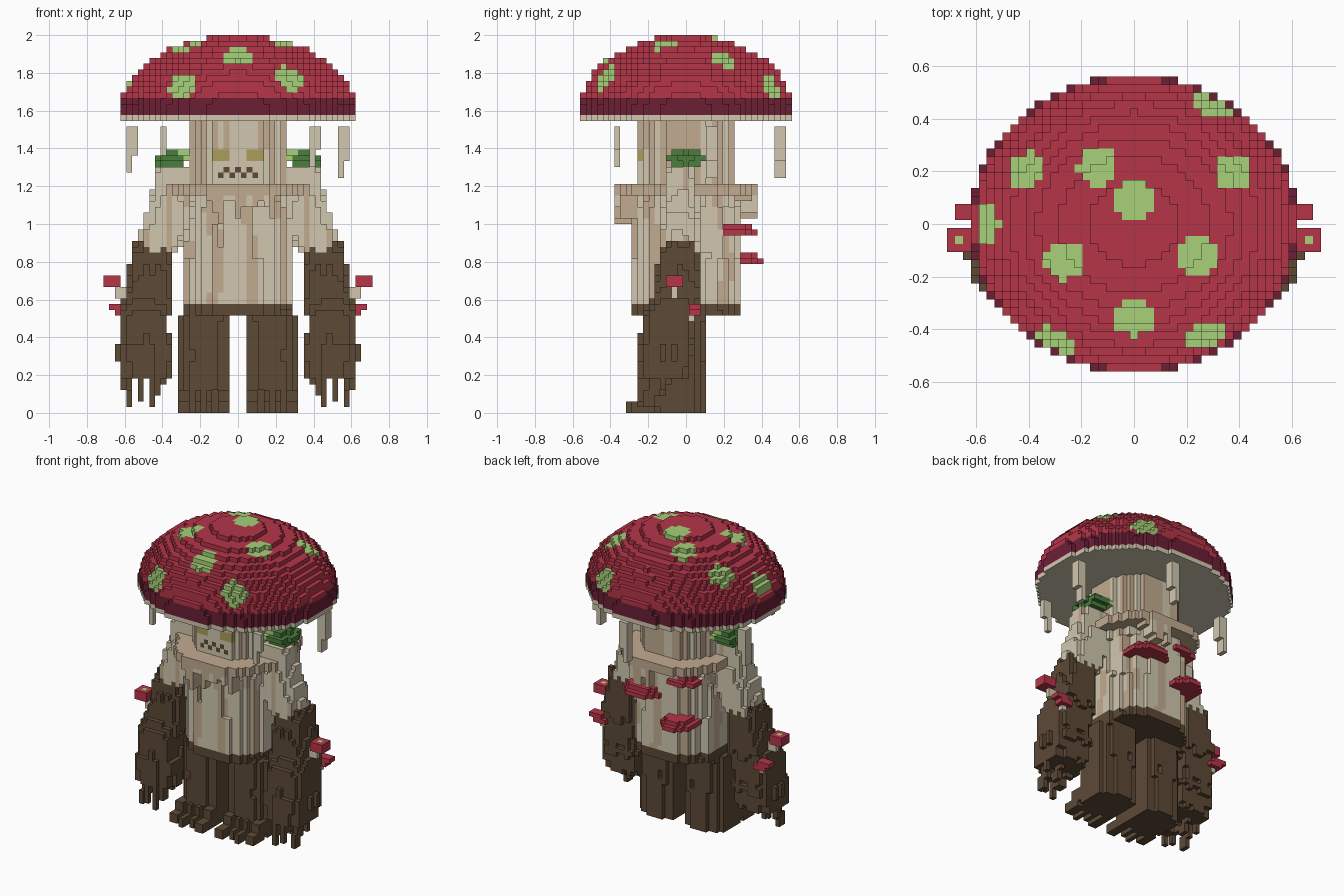
import bpy, bmesh, math

if "Cube" in bpy.data.objects:
    bpy.data.objects.remove(bpy.data.objects["Cube"], do_unlink=True)

V = 2 / 66  # edge of one block

COLOURS = {
    "cap_red": (0.46, 0.036, 0.066), "rim_purple": (0.15, 0.014, 0.036),
    "spot_green": (0.385, 0.64, 0.19), "leaf_green": (0.07, 0.21, 0.045),
    "pale_bark": (0.64, 0.575, 0.43), "tan_bark": (0.54, 0.41, 0.285),
    "root_brown": (0.11, 0.068, 0.037), "eye_olive": (0.41, 0.34, 0.105),
}
MATS = {}
for label, rgb in COLOURS.items():
    m = bpy.data.materials.new(label)
    m.use_nodes = True
    m.diffuse_color = (*rgb, 1)
    bsdf = m.node_tree.nodes["Principled BSDF"]
    bsdf.inputs["Base Color"].default_value = (*rgb, 1)
    bsdf.inputs["Roughness"].default_value = 0.9
    MATS[label] = m


def noise(*n):
    """Repeatable value from 0 to 1 for whole numbers."""
    return math.sin(sum(a * b for a, b in zip(n, (12.99, 78.23, 37.72))) + 1) * 4375.85 % 1


def fill(inside, colour, zlo, zhi, r=0.75):
    """Blocks whose centre passes the test, each with a colour name."""
    n = int(r / V)
    cells = {}
    for k in range(round(zlo / V), round(zhi / V)):
        for i in range(-n, n + 1):
            for j in range(-n, n + 1):
                x, y, z = i * V, j * V, (k + 0.5) * V
                if inside(x, y, z):
                    cells[i, j, k] = colour if isinstance(colour, str) else colour(x, y, z)
    return cells


def box(x0, x1, y0, y1, z0, z1, colour):
    return fill(lambda x, y, z: x0 < x < x1 and y0 < y < y1, colour, z0, z1)


def oval(x, y, cx, cy, rx, ry, p=2.0):
    return abs((x - cx) / rx) ** p + abs((y - cy) / ry) ** p


def bark(x, y, z, depth=0.16):
    """Vertical strips of bark that stand in or out."""
    return 1 + depth * (noise(round(x / V), round(y / V), int(z / V) // 9) - 0.6)


def ramp(z, points):
    """Linear profile through (z, value) points in rising z."""
    if z <= points[0][0]:
        return points[0][1]
    for (a, u), (b, w) in zip(points, points[1:]):
        if z <= b:
            return u + (w - u) * (z - a) / (b - a)
    return points[-1][1]


SIDES = [(-1, 0, 0), (1, 0, 0), (0, -1, 0), (0, 1, 0), (0, 0, -1), (0, 0, 1)]


def build(name, cells):
    """Skin of a block set as one object."""
    bm = bmesh.new()
    verts = {}
    used = sorted(set(cells.values()))
    for c, col in cells.items():
        for d in SIDES:
            if (c[0] + d[0], c[1] + d[1], c[2] + d[2]) in cells:
                continue
            axis = [abs(a) for a in d].index(1)
            u, w = (axis + 1) % 3, (axis + 2) % 3
            ring = [(0, 0), (1, 0), (1, 1), (0, 1)]
            if d[axis] < 0:
                ring.reverse()
            loop = []
            for a, b in ring:
                p = list(c)
                p[axis] += d[axis] > 0
                p[u] += a
                p[w] += b
                p = tuple(p)
                if p not in verts:
                    verts[p] = bm.verts.new(((p[0] - 0.5) * V, (p[1] - 0.5) * V, p[2] * V))
                loop.append(verts[p])
            bm.faces.new(loop).material_index = used.index(col)
    mesh = bpy.data.meshes.new(name)
    bm.to_mesh(mesh)
    bm.free()
    for col in used:
        mesh.materials.append(MATS[col])
    ob = bpy.data.objects.new(name, mesh)
    bpy.context.scene.collection.objects.link(ob)


def build_pair(name, cells):
    build("left_" + name, cells)
    build("right_" + name, {(-i, j, k): c for (i, j, k), c in cells.items()})


# Cap: pale gill layer, purple rim, spotted dome
SPOTS = [(0, .09), (-.14, .22), (-.41, .21), (.38, .2), (-.27, -.14), (.24, -.12),
         (0, -.36), (.28, -.43), (-.3, -.45), (.3, .46), (-.57, 0)]


def dome(x, y):
    return 1.6 + 0.4 * math.sqrt(max(0, 1 - oval(x, y, 0, 0, .625, .565)))


def cap_colour(x, y, z):
    if z < 52 * V:
        return "pale_bark"
    if z < 55 * V:
        return "rim_purple"
    near = min(math.dist((x, y, z), (a, b, max(dome(a, b) - .01, 1.71))) for a, b in SPOTS)
    return "spot_green" if near < 0.078 else "cap_red"


build("cap", fill(lambda x, y, z: oval(x, y, 0, 0, .625, .565) < 1 - max(0, (z - 1.6) / .4) ** 2,
                  cap_colour, 51 * V, 2))

# Strands hanging below the cap
strands = {}
for x, y, w, low in [(.56, .13, .035, 1.25), (-.56, .17, .035, 1.28), (.1, .49, .035, 1.25),
                     (.41, -.37, .02, 1.3), (-.4, -.37, .02, 1.28)]:
    strands |= box(x - w, x + w, y - w, y + w, low + .09, 50 * V, "pale_bark")
    strands |= box(x - w, x, y - w, y + w, low, low + .1, "pale_bark")
build("cap_strands", strands)


# Head with eyes and mouth
def head_colour(x, y, z):
    i, k = abs(round(x / V)), int(z / V)
    if y < -.2 and k in (44, 45) and 2 <= i <= 4:
        return "eye_olive"
    if y < -.2 and (k == 41 and i in (1, 3) or k == 42 and i in (0, 2)):
        return "root_brown"
    if y < -.15 and (i < 2 or z < 1.4 and i < 6):
        return "pale_bark"
    return "tan_bark" if noise(round(x / V), round(y / V)) > .25 else "pale_bark"


build("head", fill(lambda x, y, z: oval(x, y, 0, 0, .25, .262, 2.6) < 1,
                   head_colour, 39 * V, 51 * V, .4))


# Trunk with streaked bark and brown base
def trunk_colour(x, y, z):
    if z < 19 * V:
        return "root_brown"
    wave = math.sin(9 * math.atan2(x, -y) + 1.2 * math.sin(z * 6))
    return "tan_bark" if wave > .55 else "pale_bark"


build("trunk", fill(lambda x, y, z: oval(x, y, 0, 0, ramp(z, [(.8, .295), (1.15, .275)]), .29, 2.5)
                    < bark(x, y, z, .2), trunk_colour, 17 * V, 39 * V, .4))

# Collar shelf with a ragged skirt in front and at the back left
collar = fill(lambda x, y, z: oval(x, y, 0, 0, .36, .39, 2.3) < 1, "tan_bark", 38 * V, 40 * V, .5)
collar |= fill(lambda x, y, z: .58 < oval(x, y, 0, 0, .36, .39, 2.3) < 1 and -.2 < x < .2
               and (y < 0 or x > 0) and z > 1 + .14 * noise(round(x / V), y > 0),
               lambda x, y, z: "tan_bark" if noise(round(x / V), 3) > .4 else "pale_bark",
               33 * V, 38 * V, .5)
build("collar", collar)

# Rounded legs with long root toes reaching forward
leg = fill(lambda x, y, z: oval(x, y, .18, -.045, .143, ramp(z, [(.1, .145), (.5, .155)]), 2.8)
           < bark(x, y, z, .3), "root_brown", 0, 17 * V, .4)
for n, x in enumerate((.075, .15, .215, .285)):
    reach = -.32 + .03 * (n % 2)
    leg |= box(x - .025, x + .025, reach, -.17, 0, 2 * V, "root_brown")
    leg |= box(x - .025, x + .025, -.23, -.1, V, 4 * V, "root_brown")
build_pair("leg", leg)

# Forearms: brown, heavier toward the hand, with hanging root fingers
OUTER = [(.3, .63), (.55, .625), (.65, .595), (.88, .555)]
INNER = [(.3, .365), (.5, .37), (.6, .34), (.88, .35)]
FRONT = [(.15, -.245), (.5, -.24), (.62, -.165), (.88, -.14)]
BACK = [(.15, .0), (.5, .05), (.65, .08), (.88, .075)]


def forearm(x, y, z):
    a, b, f, g = (ramp(z, p) for p in (INNER, OUTER, FRONT, BACK))
    grow = 1.3 if .27 < z < .37 else 1.0
    top = .88 + .03 * (noise(round(x / V), round(y / V)) > .5) - 4 * (y + .03) ** 2
    return z < top and oval(x, y, (a + b) / 2, (f + g) / 2, (b - a) / 2, (g - f) / 2, 4) \
        < grow * bark(x, y, z, .4)


arm = fill(forearm, "root_brown", 6 * V, .92)
for i, y, low in [(13, -.13, .16), (14, -.18, .1), (15, -.22, .04), (17, -.11, .09), (17, -.22, .06),
                  (19, -.17, .04), (20, -.1, .13)]:
    arm |= box((i - .5) * V, (i + .5) * V, y - .03, y + .04, low + .05, .2, "root_brown")
    arm |= box((i - .5) * V, (i + .5) * V, y - .05, y, low, low + .07, "root_brown")
build_pair("forearm", arm)

# Upper arms sloping up into the shoulders
UP_OUT = [(.84, .53), (1.0, .51), (1.1, .47), (1.3, .43)]
UP_IN = [(.84, .35), (.9, .29), (1.0, .25), (1.3, .2)]
UP_DEEP = [(.88, .11), (1.1, .1), (1.3, .08)]


def upper_arm(x, y, z):
    a, b, d = (ramp(z, p) for p in (UP_IN, UP_OUT, UP_DEEP))
    below_leaf = z < 43 * V or x < .27
    return below_leaf and oval(x, y, (a + b) / 2, -.03, (b - a) / 2, d, 3) < bark(x, y, z, .3)


build_pair("upper_arm", fill(upper_arm, lambda x, y, z: "tan_bark" if noise(round(x / V), round(y / V)) > .85
                             else "pale_bark", 28 * V, 44 * V, .6))

# Shoulder leaves, three layers thick, widest in the middle
leaf = {}
for layer, cx, rx, ry in [(43, .35, .075, .085), (44, .33, .095, .115), (45, .32, .075, .085)]:
    leaf |= fill(lambda x, y, z: oval(x, y, cx, 0, rx, ry, 3) < 1,
                 lambda x, y, z: "spot_green" if layer > 43 and x < .28 + .03 * (layer - 44)
                 else "leaf_green", layer * V, (layer + 1) * V, .5)
build_pair("shoulder_leaf", leaf)

# Small mushrooms on the forearms
sprout = box(.59, .65, -.08, -.04, 20 * V, 22 * V, "pale_bark")
sprout |= box(.615, .72, -.105, -.015, 22 * V, 24 * V, "cap_red")
sprout |= box(.65, .68, -.07, -.05, 23 * V, 24 * V, "spot_green")
sprout |= box(.57, .62, 0, .04, .5, 17 * V, "pale_bark")
sprout |= box(.57, .655, .02, .07, 17 * V, 18 * V, "cap_red")
sprout |= box(.59, .685, .02, .09, 18 * V, 19 * V, "cap_red")
build_pair("arm_mushrooms", sprout)

# Shelf fungi on the back
shelves = {}
for cx, cy, z, rx, ry in [(.12, .26, 31 * V, .14, .12), (-.15, .28, 26 * V, .12, .12),
                          (-.15, .24, 35 * V, .11, .075)]:
    shelves |= fill(lambda x, y, h: oval(x, y, cx, cy, rx, ry) < 1, "cap_red", z, z + V, .5)
    shelves |= fill(lambda x, y, h: oval(x, y, cx, cy, rx - .03, ry - .03) < 1, "cap_red",
                    z + V, z + 2 * V, .5)
build("back_shelf_fungi", shelves)
